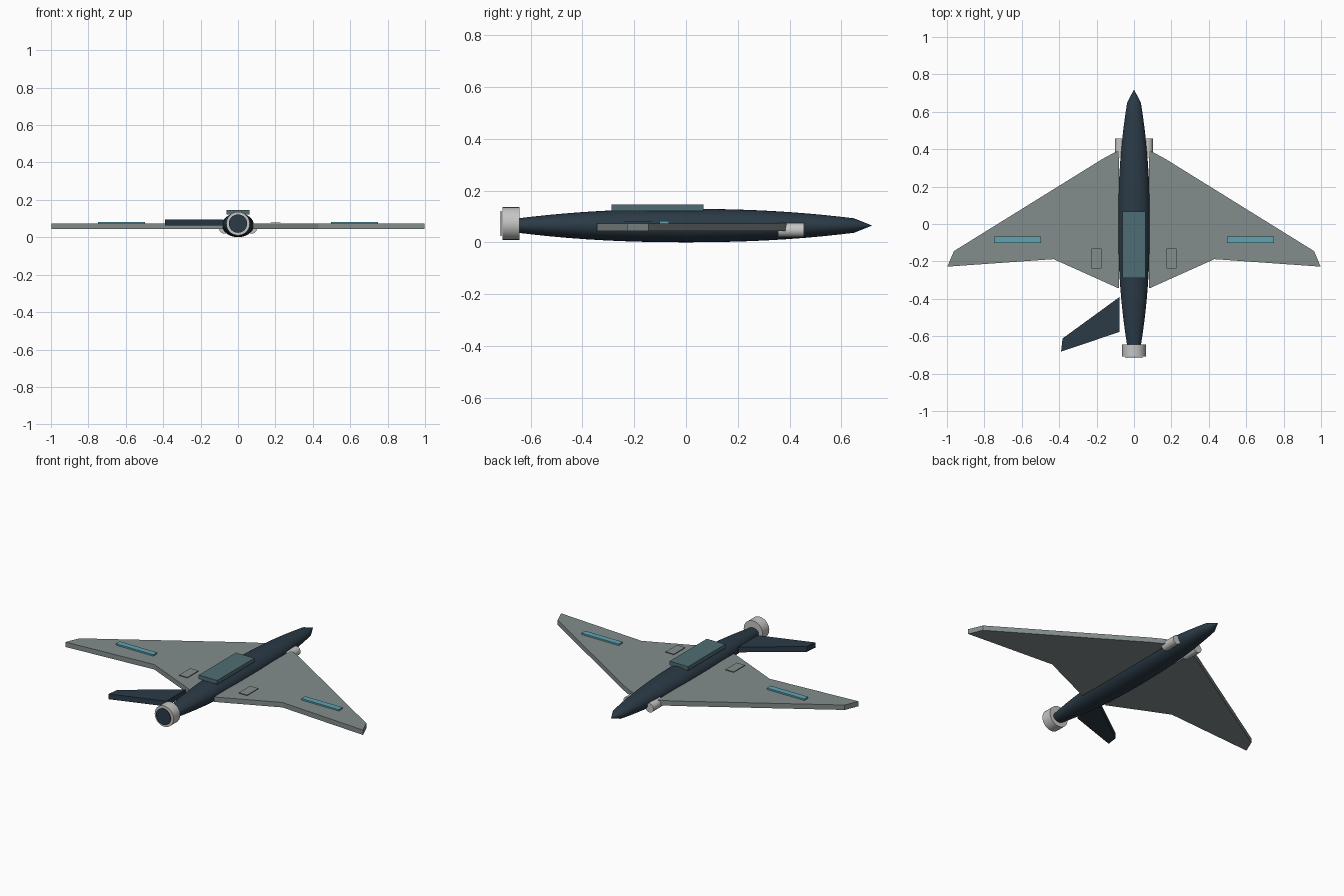
import bpy, bmesh, math

if "Cube" in bpy.data.objects:
    bpy.data.objects.remove(bpy.data.objects["Cube"])


def material(name, rgb):
    m = bpy.data.materials.new(name)
    m.diffuse_color = (*rgb, 1)
    m.use_nodes = True
    m.node_tree.nodes["Principled BSDF"].inputs["Base Color"].default_value = m.diffuse_color
    return m


NAVY = material("dark navy", (0.024, 0.043, 0.062))
GREY = material("wing grey", (0.23, 0.265, 0.265))
GLASS = material("canopy teal", (0.078, 0.155, 0.175))
CYAN = material("light panel cyan", (0.115, 0.37, 0.45))
SILVER = material("silver", (0.56, 0.56, 0.55))


def add_object(name, bm, mat, smooth=False):
    bmesh.ops.recalc_face_normals(bm, faces=bm.faces)
    me = bpy.data.meshes.new(name)
    bm.to_mesh(me)
    bm.free()
    me.materials.append(mat)
    ob = bpy.data.objects.new(name, me)
    bpy.context.collection.objects.link(ob)
    if smooth:
        bpy.ops.object.select_all(action='DESELECT')
        ob.select_set(True)
        bpy.context.view_layer.objects.active = ob
        bpy.ops.object.shade_smooth_by_angle(angle=math.radians(30))
    return ob


def plate(name, outline, z0, z1, mat):
    """Extrude a plan-view outline between two heights."""
    bm = bmesh.new()
    face = bm.faces.new([bm.verts.new((x, y, z0)) for x, y in outline])
    top = bmesh.ops.extrude_face_region(bm, geom=[face])["geom"]
    for v in top:
        if isinstance(v, bmesh.types.BMVert):
            v.co.z = z1
    return add_object(name, bm, mat)


def rect(x0, x1, y0, y1):
    return [(x0, y0), (x1, y0), (x1, y1), (x0, y1)]


def lathe(name, stations, mat, x=0, z=0, squash=1, sides=32):
    """Rings of (y, radius) joined along y, with capped ends."""
    bm = bmesh.new()
    rings = []
    for y, r in stations:
        rings.append([bm.verts.new((x + r * math.cos(2 * math.pi * i / sides), y,
                                    z + squash * r * math.sin(2 * math.pi * i / sides)))
                      for i in range(sides)])
    for a, b in zip(rings, rings[1:]):
        for i in range(sides):
            j = (i + 1) % sides
            bm.faces.new((a[i], a[j], b[j], b[i]))
    bm.faces.new(rings[0])
    bm.faces.new(rings[-1])
    return add_object(name, bm, mat, True)


# Fuselage: flattened spindle with a conical nose
body = [(-0.65 + 1.3 * i / 20) for i in range(21)]
stations = [(y, 0.085 * (1 - 0.57 * abs(y / 0.65) ** 2.2)) for y in body]
lathe("fuselage", stations + [(0.717, 0.001)], NAVY, z=0.065, squash=0.76)

# Tail exhaust ring and its dark outlet
lathe("exhaust_ring", [(-0.708, 0.063), (-0.643, 0.063)], SILVER, z=0.073)
lathe("exhaust_outlet", [(-0.717, 0.049), (-0.713, 0.049)], NAVY, z=0.073)

# Canopy block
plate("canopy", rect(-0.062, 0.062, -0.288, 0.068), 0.122, 0.146, GLASS)

# Wings, intakes and wing details on both sides
wing = [(0.08, 0.39), (0.10, 0.385), (0.17, 0.347), (0.963, -0.145),
        (0.998, -0.228), (0.43, -0.188), (0.085, -0.343), (0.08, -0.343)]
for side, s in (("right", 1), ("left", -1)):
    def flip(pts):
        return [(s * x, y) for x, y in pts]
    plate("wing_" + side, flip(wing), 0.043, 0.073, GREY)
    plate("light_panel_" + side, flip(rect(0.497, 0.748, -0.102, -0.066)), 0.073, 0.082, CYAN)
    plate("hatch_" + side, flip(rect(0.173, 0.228, -0.238, -0.131)), 0.079, 0.083, GREY)
    lathe("intake_" + side, [(0.355, 0.027), (0.456, 0.027)], SILVER, x=s * 0.074, z=0.047, sides=20)

# Single tail fin on the left
plate("tail_fin", [(-0.077, -0.39), (-0.077, -0.577), (-0.39, -0.682), (-0.382, -0.612)],
      0.062, 0.094, NAVY)
